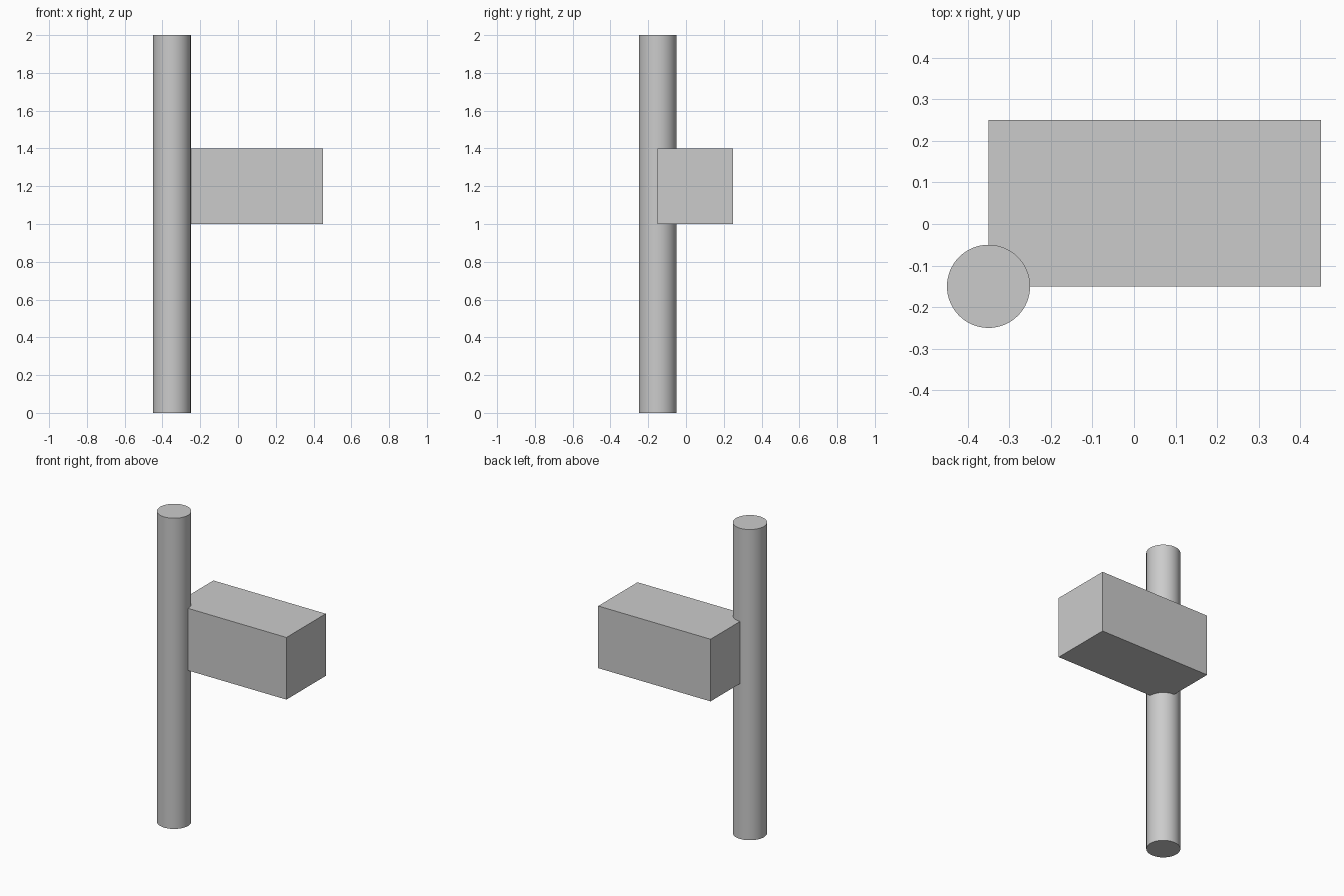
import bpy

# Remove the default cube
cube = bpy.data.objects.get("Cube")
if cube:
    bpy.data.objects.remove(cube, do_unlink=True)

# Single plain grey
GREY = (0.6, 0.6, 0.6, 1)
grey = bpy.data.materials.new("plain_grey")
grey.use_nodes = True
grey.diffuse_color = GREY
grey.node_tree.nodes["Principled BSDF"].inputs["Base Color"].default_value = GREY


def finish(name):
    obj = bpy.context.object
    obj.name = obj.data.name = name
    obj.data.materials.append(grey)
    return obj


# Upright round post
bpy.ops.mesh.primitive_cylinder_add(vertices=64, radius=0.1, depth=2, location=(-0.35, -0.15, 1))
finish("post")
bpy.ops.object.shade_smooth_by_angle()

# Box whose front right vertical edge runs down the post's axis
bpy.ops.mesh.primitive_cube_add(size=1, location=(0.05, 0.05, 1.2))
box = finish("side_box")
box.scale = (0.8, 0.4, 0.4)
bpy.ops.object.transform_apply(location=False, rotation=False, scale=True)
